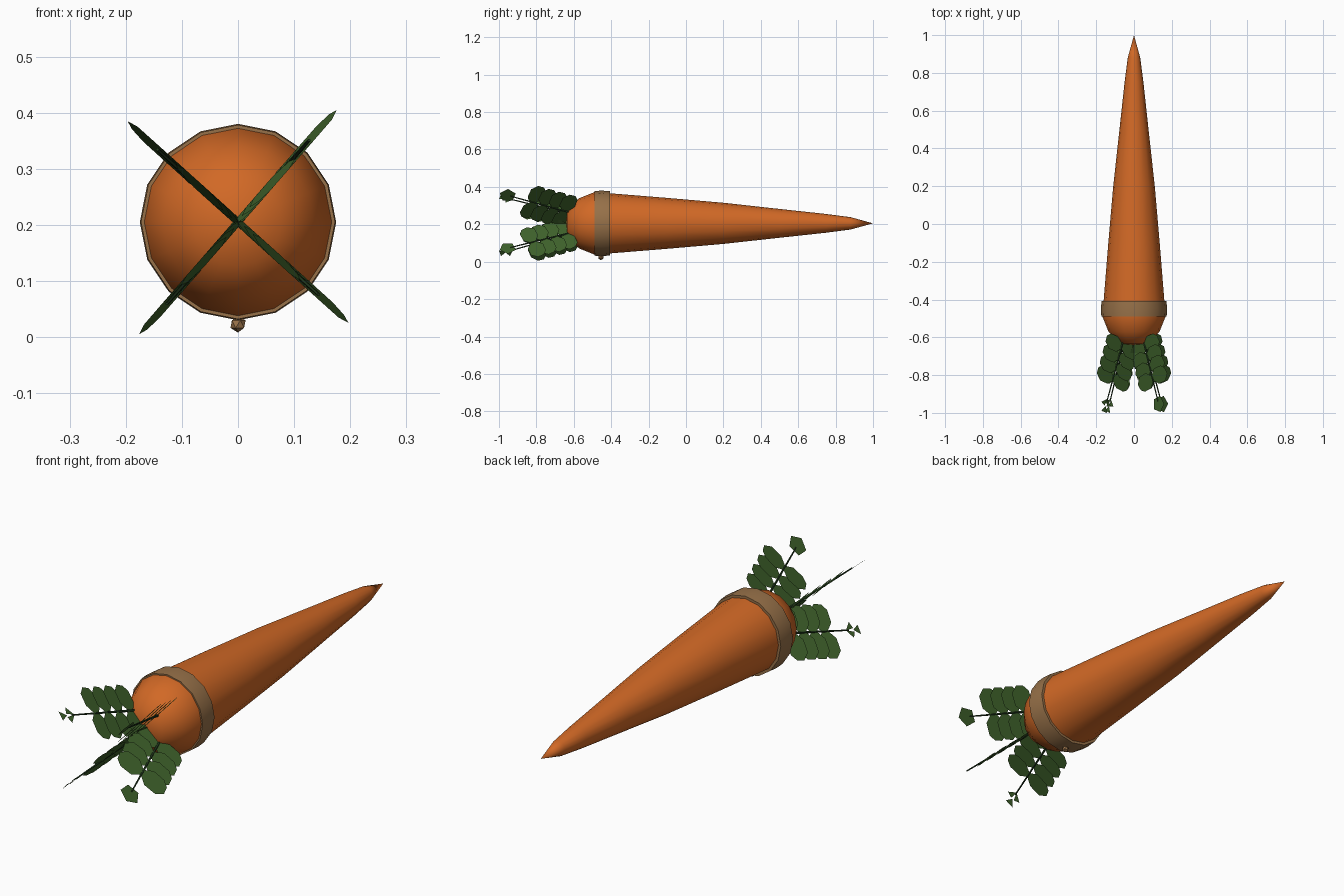
import bpy, bmesh
from math import radians, cos, sin, pi
from mathutils import Matrix, Vector

if "Cube" in bpy.data.objects:
    bpy.data.objects.remove(bpy.data.objects["Cube"])

AXIS_Z = 0.205


def material(name, rgb):
    mat = bpy.data.materials.new(name)
    mat.use_nodes = True
    mat.diffuse_color = (*rgb, 1)
    node = mat.node_tree.nodes["Principled BSDF"]
    node.inputs["Base Color"].default_value = (*rgb, 1)
    node.inputs["Roughness"].default_value = 0.8
    return mat


ORANGE = material("carrot orange", (0.64, 0.14, 0.019))
TAN = material("band tan", (0.31, 0.165, 0.066))
GREEN = material("leaf green", (0.049, 0.122, 0.024))
DARK = material("stem dark green", (0.015, 0.04, 0.012))


def finish(bm, name, mats, smooth=None):
    mesh = bpy.data.meshes.new(name)
    bm.to_mesh(mesh)
    bm.free()
    obj = bpy.data.objects.new(name, mesh)
    bpy.context.collection.objects.link(obj)
    for mat in mats:
        mesh.materials.append(mat)
    if smooth:
        bpy.ops.object.select_all(action="DESELECT")
        obj.select_set(True)
        bpy.context.view_layer.objects.active = obj
        bpy.ops.object.shade_smooth_by_angle(angle=radians(smooth))
    return obj


def lathe(name, profile, mat, smooth, sides=16):
    """Spin (y, radius) points around the long axis."""
    bm = bmesh.new()
    verts = [bm.verts.new((r, y, AXIS_Z)) for y, r in profile]
    edges = [bm.edges.new(pair) for pair in zip(verts, verts[1:])]
    bmesh.ops.spin(bm, geom=verts + edges, cent=(0, 0, AXIS_Z), axis=(0, 1, 0),
                   angle=2 * pi, steps=sides)
    bmesh.ops.remove_doubles(bm, verts=bm.verts[:], dist=0.0005)
    bmesh.ops.recalc_face_normals(bm, faces=bm.faces[:])
    return finish(bm, name, [mat], smooth)


# Tapered root with a rounded crown
lathe("carrot_body", [(-0.64, 0), (-0.635, 0.078), (-0.57, 0.135), (-0.49, 0.167),
                      (-0.41, 0.161), (-0.1, 0.136), (0.2, 0.11), (0.5, 0.077),
                      (0.75, 0.05), (0.88, 0.033), (1, 0)], ORANGE, 60)

# Band around the crown
lathe("band", [(-0.49, 0.16), (-0.49, 0.173), (-0.45, 0.175), (-0.407, 0.172),
               (-0.407, 0.155)], TAN, 40)

# Small knob under the band
bm = bmesh.new()
bmesh.ops.create_icosphere(bm, subdivisions=1, radius=0.015,
                           matrix=Matrix.Translation((0, -0.455, 0.023)))
finish(bm, "band_knob", [TAN])

LEAFLET = [(0, -0.014), (0.035, -0.043), (0.09, -0.042), (0.12, -0.012),
           (0.115, 0.022), (0.09, 0.042), (0.035, 0.043), (0, 0.014)]
TIP = [(0.045 * cos(k * 2 * pi / 5), 0.045 * sin(k * 2 * pi / 5)) for k in range(5)]
SPLIT_TIP = [[(-0.03, 0), (0.0, 0.035), (0.012, 0.008)],
             [(-0.03, 0), (0.0, -0.035), (0.012, -0.008)],
             [(0.01, 0), (0.045, 0.02), (0.042, -0.022)]]


def blade(bm, points, matrix):
    face = bm.faces.new([bm.verts.new(matrix @ Vector((x, y, 0))) for x, y in points])
    face.material_index = 0


def leaf(name, angle, split):
    """A frond lying in a plane through the long axis."""
    radial = Vector((cos(angle), 0, sin(angle)))
    front = Vector((0, -1, 0))
    lean = radians(20)
    along = front * cos(lean) + radial * sin(lean)
    across = radial * cos(lean) - front * sin(lean)
    frame = Matrix((along, across, along.cross(across))).transposed().to_4x4()
    frame.translation = front * 0.6 + radial * 0.07 + Vector((0, 0, AXIS_Z))
    bm = bmesh.new()
    # Paired leaflets, each tilted so that they overlap like scales
    for i in range(4):
        for side in (1, -1):
            blade(bm, LEAFLET, frame @ Matrix.Translation((0.05 + 0.06 * i, 0, 0))
                  @ Matrix.Rotation(side * radians(88), 4, "Z")
                  @ Matrix.Rotation(side * radians(9), 4, "X"))
    # Leaflet at the end of the stem
    for points in (SPLIT_TIP if split else [TIP]):
        blade(bm, points, frame @ Matrix.Translation((0.376, 0, 0)))
    # Thin stem
    made = bmesh.ops.create_cone(bm, segments=5, radius1=0.006, radius2=0.003, depth=0.4,
                                 cap_ends=True, matrix=frame @ Matrix.Translation((0.16, 0, 0))
                                 @ Matrix.Rotation(pi / 2, 4, "Y"))
    for face in {f for v in made["verts"] for f in v.link_faces}:
        face.material_index = 1
    finish(bm, name, [GREEN, DARK])


leaf("leaf_upper_left", radians(49), False)
leaf("leaf_upper_right", radians(138), True)
leaf("leaf_lower_right", radians(229), True)
leaf("leaf_lower_left", radians(318), False)
